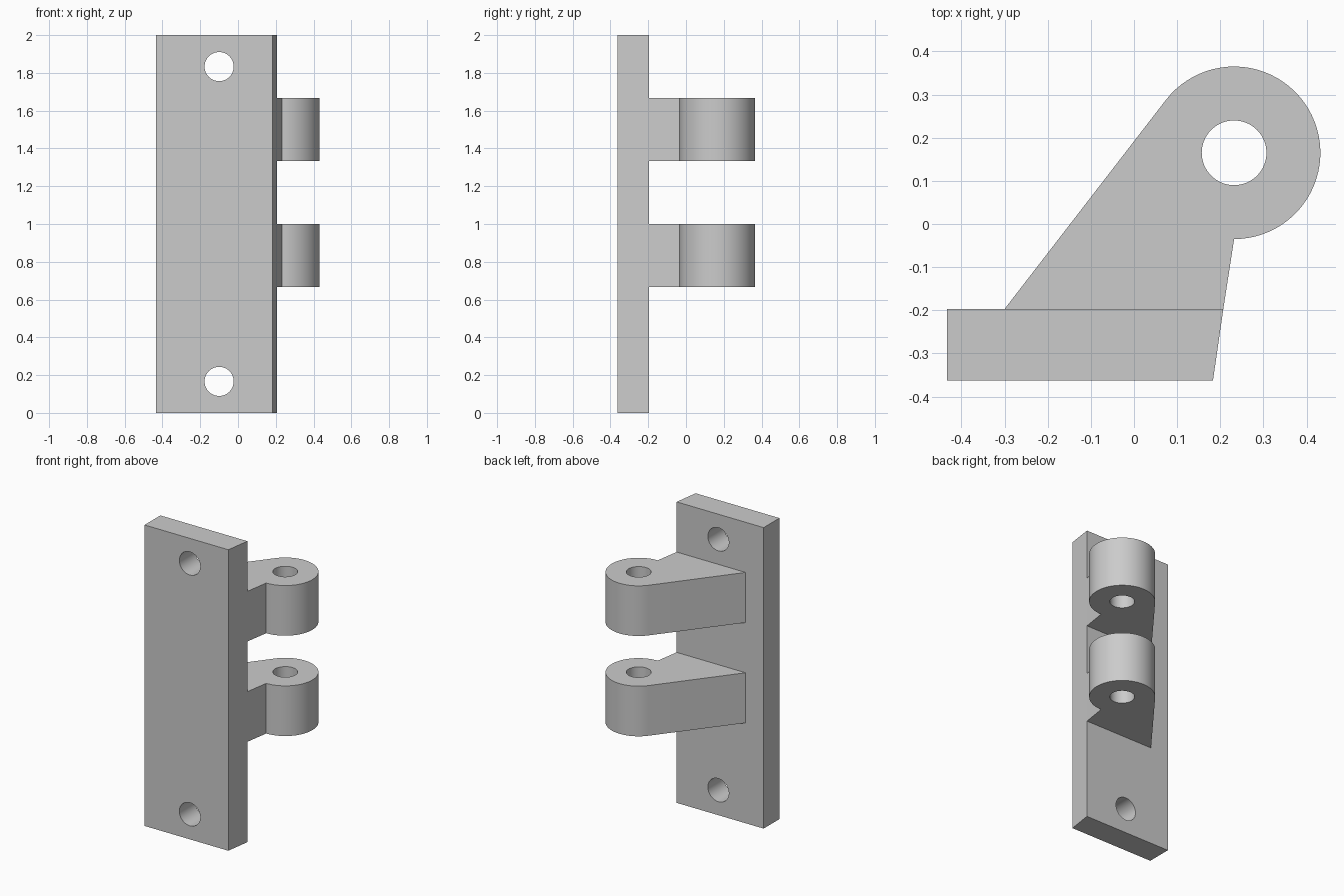
import bpy
import bmesh
from math import acos, atan2, cos, hypot, pi, radians, sin
from mathutils import Matrix, Vector

old = bpy.data.objects.get("Cube")
if old:
    bpy.data.objects.remove(old, do_unlink=True)

grey = bpy.data.materials.new("light grey metal")
grey.use_nodes = True
colour = (0.6, 0.6, 0.6, 1)
grey.diffuse_color = colour
grey.node_tree.nodes["Principled BSDF"].inputs["Base Color"].default_value = colour


def prism(name, outline, bottom, top):
    """Extrude an anticlockwise plan outline between two heights."""
    bm = bmesh.new()
    base = bm.faces.new([bm.verts.new((x, y, bottom)) for x, y in outline])
    up = bmesh.ops.extrude_face_region(bm, geom=[base], use_keep_orig=True)["geom"]
    verts = [v for v in up if isinstance(v, bmesh.types.BMVert)]
    bmesh.ops.translate(bm, verts=verts, vec=(0, 0, top - bottom))
    bmesh.ops.recalc_face_normals(bm, faces=bm.faces)
    mesh = bpy.data.meshes.new(name)
    bm.to_mesh(mesh)
    bm.free()
    mesh.materials.append(grey)
    obj = bpy.data.objects.new(name, mesh)
    bpy.context.collection.objects.link(obj)
    return obj


def drill(obj, centre, radius, rotation=Matrix()):
    """Cut a round through hole and bake the result."""
    bm = bmesh.new()
    bmesh.ops.create_cone(bm, cap_ends=True, segments=64, radius1=radius, radius2=radius,
                          depth=0.8, matrix=Matrix.Translation(centre) @ rotation)
    mesh = bpy.data.meshes.new("hole_cutter")
    bm.to_mesh(mesh)
    bm.free()
    mesh.materials.append(grey)
    cutter = bpy.data.objects.new("hole_cutter", mesh)
    cutter.hide_render = True
    bpy.context.collection.objects.link(cutter)
    mod = obj.modifiers.new("hole", 'BOOLEAN')
    mod.operation = 'DIFFERENCE'
    mod.solver = 'EXACT'
    mod.object = cutter
    bpy.context.view_layer.update()
    baked = bpy.data.meshes.new_from_object(
        obj.evaluated_get(bpy.context.evaluated_depsgraph_get()))
    obj.modifiers.clear()
    obj.data = baked
    bpy.data.objects.remove(cutter, do_unlink=True)


def smooth(obj):
    bpy.ops.object.select_all(action='DESELECT')
    obj.select_set(True)
    bpy.context.view_layer.objects.active = obj
    bpy.ops.object.shade_smooth_by_angle(angle=radians(30))


# Mounting plate with a bevelled end and two screw holes
front, back = -0.363, -0.197
corner = (0.207, back)
plate = prism("mounting_plate",
              [(-0.433, front), (0.183, front), corner, (-0.433, back)], 0, 2)
for z in (1 / 6, 11 / 6):
    drill(plate, Vector((-0.1, front, z)), 0.077, Matrix.Rotation(pi / 2, 4, 'X'))
smooth(plate)

# Knuckle outline: round eye with a tangent web running back to the plate
cx, cy, r = 0.232, 0.165, 0.2
foot = (-0.3, back)
dx, dy = foot[0] - cx, foot[1] - cy
end = atan2(dy, dx) + 2 * pi - acos(r / hypot(dx, dy))
start, steps = -pi / 2, 48
angles = [start + (end - start) * i / steps for i in range(steps + 1)]
outline = [foot, corner] + [(cx + r * cos(a), cy + r * sin(a)) for a in angles]

# Two matching hinge knuckles with pin holes
for name, bottom in (("lower_knuckle", 2 / 3), ("upper_knuckle", 4 / 3)):
    knuckle = prism(name, outline, bottom, bottom + 1 / 3)
    drill(knuckle, Vector((cx, cy, bottom + 1 / 6)), 0.075)
    smooth(knuckle)
